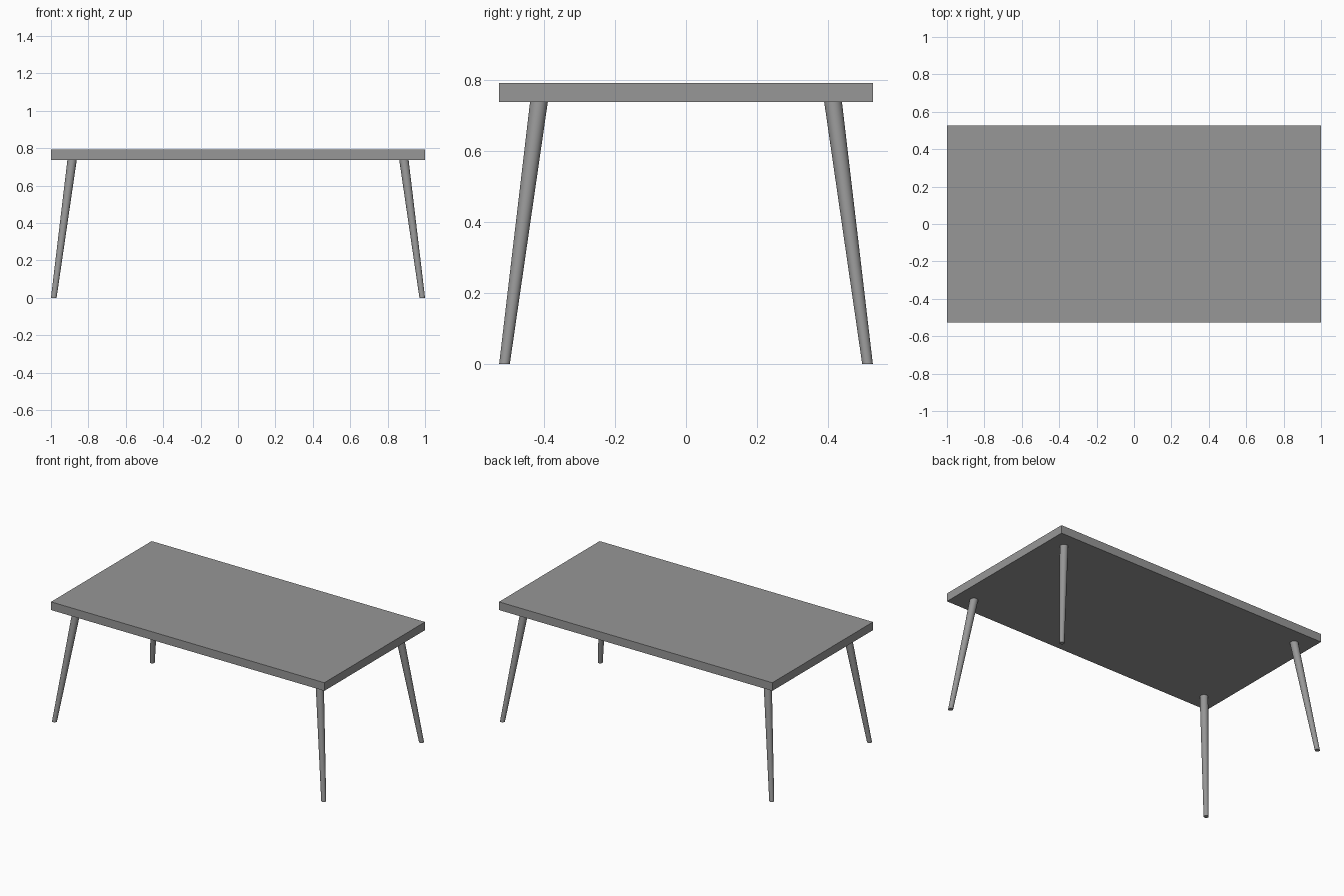
import bpy, bmesh
from mathutils import Matrix, Vector

if "Cube" in bpy.data.objects:
    bpy.data.objects.remove(bpy.data.objects["Cube"])

TOP_Z, UNDER_Z = 0.792, 0.738
HALF_Y = 0.526

# Dark grey finish shared by all parts
grey = bpy.data.materials.new("dark_grey")
grey.diffuse_color = (0.31, 0.31, 0.31, 1)
grey.use_nodes = True
grey.node_tree.nodes["Principled BSDF"].inputs["Base Color"].default_value = grey.diffuse_color

# Tabletop slab
bpy.ops.mesh.primitive_cube_add(size=1, location=(0, 0, (TOP_Z + UNDER_Z) / 2))
top = bpy.context.object
top.name = "tabletop"
top.scale = (2, 2 * HALF_Y, TOP_Z - UNDER_Z)
bpy.ops.object.transform_apply(location=False, rotation=False, scale=True)
top.data.materials.append(grey)


def splayed_leg(name, foot, head, r_foot, r_head):
    """Tapered round leg with level ends, leaning from foot to head."""
    bm = bmesh.new()
    h = head.z - foot.z
    bmesh.ops.create_cone(bm, cap_ends=True, segments=32, radius1=r_foot,
                          radius2=r_head, depth=h,
                          matrix=Matrix.Translation((0, 0, h / 2)))
    for v in bm.verts:
        t = v.co.z / h
        v.co.x += foot.x + (head.x - foot.x) * t
        v.co.y += foot.y + (head.y - foot.y) * t
    mesh = bpy.data.meshes.new(name)
    bm.to_mesh(mesh)
    bm.free()
    mesh.materials.append(grey)
    obj = bpy.data.objects.new(name, mesh)
    bpy.context.collection.objects.link(obj)
    bpy.ops.object.select_all(action='DESELECT')
    obj.select_set(True)
    bpy.context.view_layer.objects.active = obj
    bpy.ops.object.shade_smooth_by_angle()


# Four outward-leaning legs
for sx, side in ((-1, "left"), (1, "right")):
    for sy, end in ((-1, "front"), (1, "back")):
        splayed_leg(f"{end}_{side}_leg",
                    Vector((sx * 0.985, sy * 0.511, 0)),
                    Vector((sx * 0.887, sy * 0.414, UNDER_Z)),
                    0.015, 0.025)
